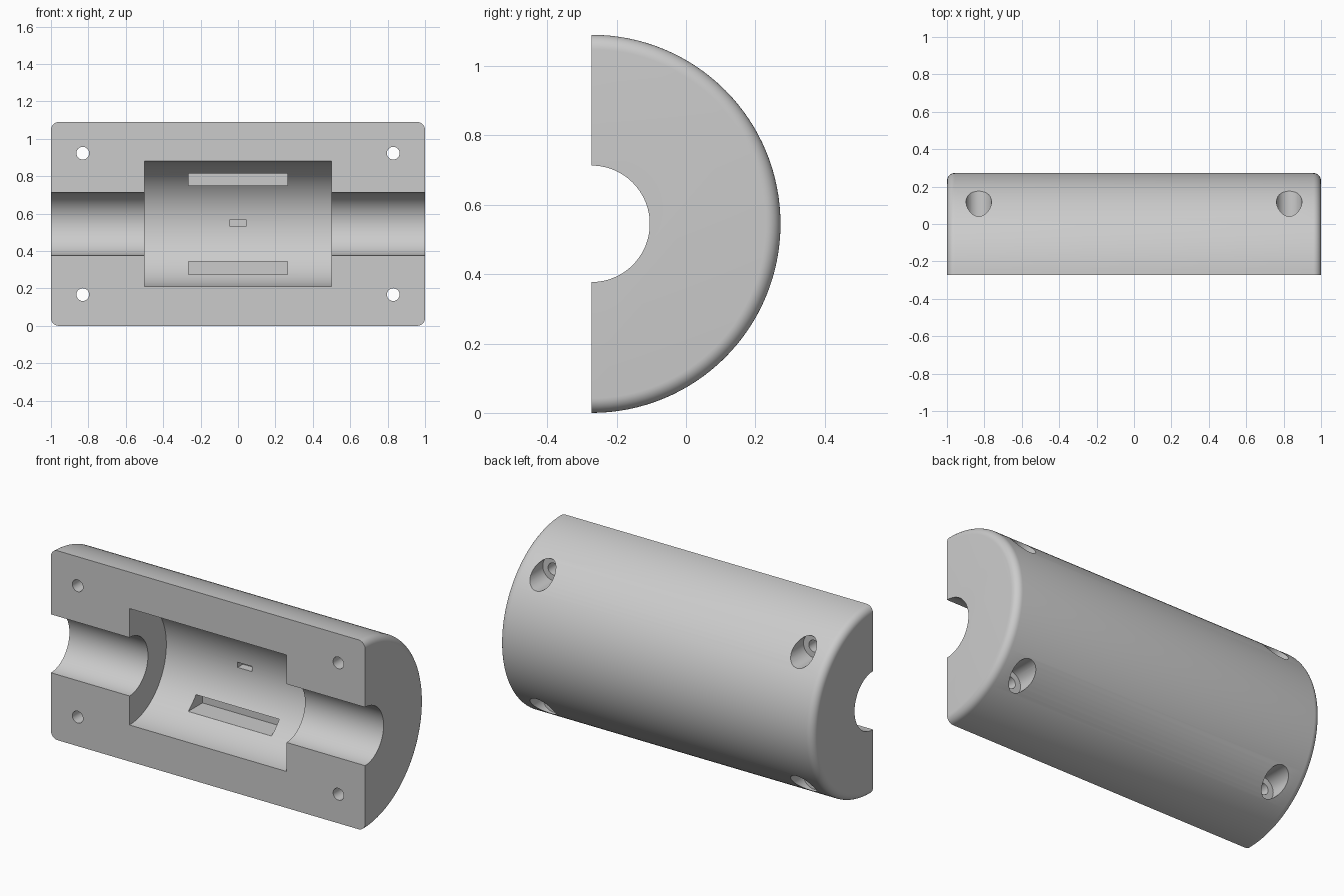
import bpy, bmesh, math
from mathutils import Matrix

if "Cube" in bpy.data.objects:
    bpy.data.objects.remove(bpy.data.objects["Cube"], do_unlink=True)

RADIUS = 0.545
FRONT = -RADIUS / 2      # flat mating face, also the bore axis
AXIS_Z = RADIUS

grey = bpy.data.materials.new("light grey")
grey.use_nodes = True
colour = (0.6, 0.6, 0.6, 1)
grey.diffuse_color = colour
grey.node_tree.nodes["Principled BSDF"].inputs["Base Color"].default_value = colour


def add_object(name, bm):
    bmesh.ops.recalc_face_normals(bm, faces=bm.faces)
    mesh = bpy.data.meshes.new(name)
    bm.to_mesh(mesh)
    bm.free()
    mesh.materials.append(grey)
    obj = bpy.data.objects.new(name, mesh)
    bpy.context.collection.objects.link(obj)
    return obj


def cylinder(name, axis, radius, length, centre, segments=64, fillet=0):
    bm = bmesh.new()
    bmesh.ops.create_cone(bm, cap_ends=True, segments=segments,
                          radius1=radius, radius2=radius, depth=length)
    if fillet:
        rims = [e for e in bm.edges if abs(e.verts[0].co.z - e.verts[1].co.z) < 1e-5]
        bmesh.ops.bevel(bm, geom=rims, offset=fillet, segments=8,
                        profile=0.5, affect='EDGES')
    turn = Matrix.Rotation(math.pi / 2, 4, 'Y' if axis == 'x' else 'X')
    bm.transform(Matrix.Translation(centre) @ turn)
    return add_object(name, bm)


def box(name, low, high):
    bm = bmesh.new()
    bmesh.ops.create_cube(bm, size=1)
    for v in bm.verts:
        v.co = [lo if c < 0 else hi for c, lo, hi in zip(v.co, low, high)]
    return add_object(name, bm)


def cut(target, cutter):
    cutter.hide_render = True
    mod = target.modifiers.new("cut", 'BOOLEAN')
    mod.operation = 'DIFFERENCE'
    mod.solver = 'EXACT'
    mod.object = cutter
    bpy.context.view_layer.objects.active = target
    bpy.ops.object.modifier_apply(modifier=mod.name)
    bpy.data.objects.remove(cutter, do_unlink=True)


# Half-round shell with filleted ends
axis_point = (0, FRONT, AXIS_Z)
shell = cylinder("half_shell", 'x', RADIUS, 2, axis_point, 128, fillet=0.042)
cut(shell, box("front_half", (-2, -2, -1), (2, FRONT, 2)))

# Shaft channel and wide central cavity
cut(shell, cylinder("channel", 'x', 0.168, 3, axis_point, 96))
cut(shell, cylinder("cavity", 'x', 0.335, 1, axis_point, 128))

# Two long pockets and a small key slot in the cavity wall
for low, high in ((0.275, 0.345), (0.75, 0.815)):
    cut(shell, box("pocket", (-0.265, -0.2, low), (0.265, 0.055, high)))
cut(shell, box("key_slot", (-0.046, 0, 0.535), (0.046, 0.11, 0.565)))

# Counterbored screw holes at the four corners
for x in (-0.83, 0.83):
    for z in (AXIS_Z - 0.378, AXIS_Z + 0.378):
        cut(shell, cylinder("screw_hole", 'y', 0.034, 2, (x, 0, z), 32))
        cut(shell, cylinder("counterbore", 'y', 0.068, 1, (x, 0.52, z), 48))

# Smooth curved walls, sharp edges
bpy.ops.object.select_all(action='DESELECT')
shell.select_set(True)
bpy.context.view_layer.objects.active = shell
bpy.ops.object.shade_smooth_by_angle(angle=math.radians(30))
